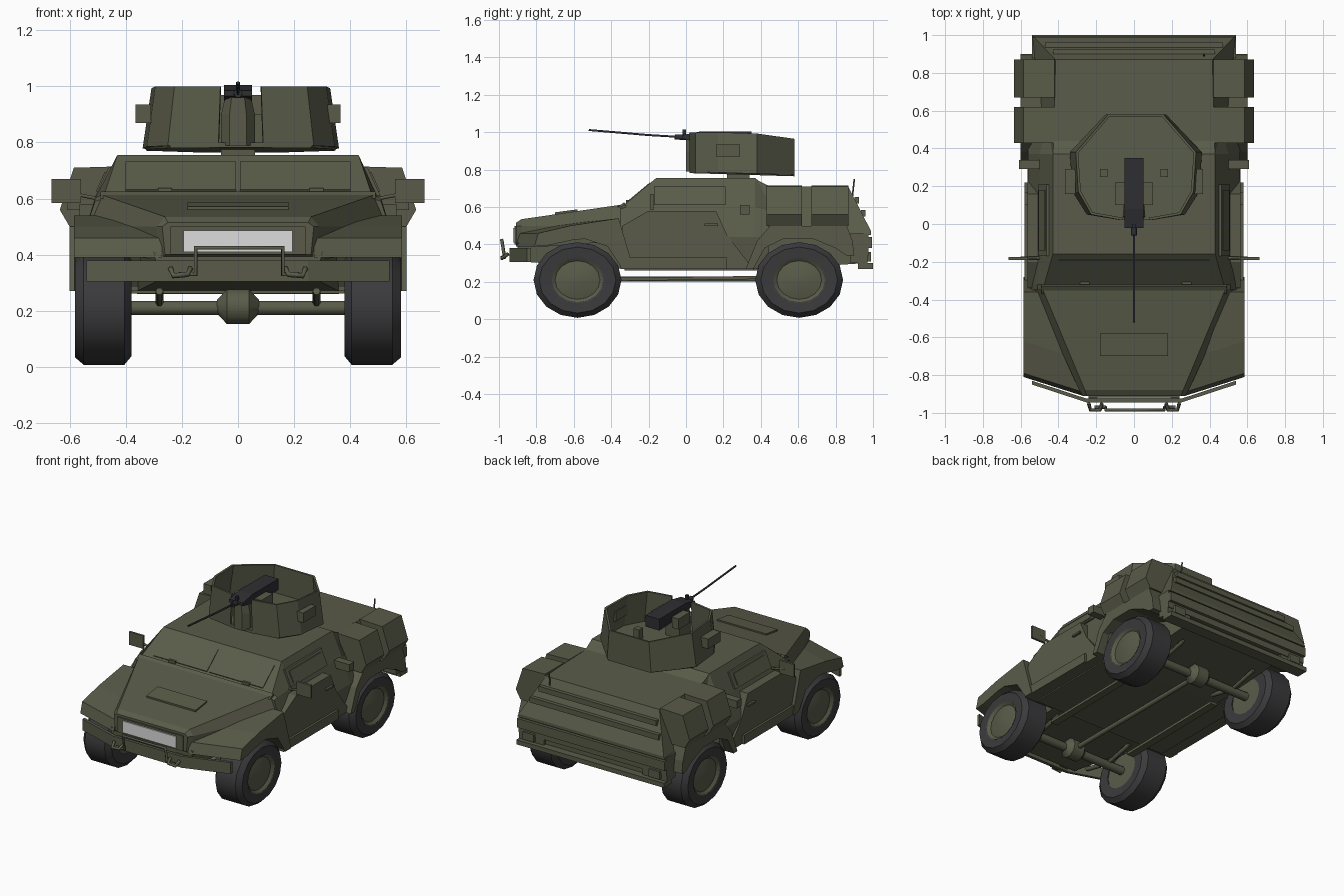
import bpy, bmesh
from math import cos, sin, pi, radians

cube = bpy.data.objects.get("Cube")
if cube:
    bpy.data.objects.remove(cube, do_unlink=True)


def material(name, rgb, rough=0.8):
    m = bpy.data.materials.new(name)
    m.use_nodes = True
    m.diffuse_color = (*rgb, 1)
    node = m.node_tree.nodes["Principled BSDF"]
    node.inputs["Base Color"].default_value = (*rgb, 1)
    node.inputs["Roughness"].default_value = rough
    return m


GREEN = material("olive green paint", (0.10, 0.105, 0.066))
RUBBER = material("black rubber", (0.043, 0.043, 0.046))
METAL = material("gun metal", (0.028, 0.028, 0.032))
PLATE = material("pale grey plate", (0.72, 0.72, 0.72))


def skin(name, rings, mat=GREEN, mirror=False, caps=True, smooth=False):
    """Join matching rings of points with quads, closing both ends."""
    bm = bmesh.new()
    loops = [[bm.verts.new(p) for p in ring] for ring in rings]
    n = len(loops[0])
    for a, b in zip(loops, loops[1:]):
        for i in range(n):
            j = (i + 1) % n
            bm.faces.new((a[i], a[j], b[j], b[i]))
    if caps:
        bm.faces.new(loops[0])
        bm.faces.new(loops[-1])
    bmesh.ops.recalc_face_normals(bm, faces=bm.faces)
    me = bpy.data.meshes.new(name)
    bm.to_mesh(me)
    bm.free()
    me.materials.append(mat)
    ob = bpy.data.objects.new(name, me)
    bpy.context.collection.objects.link(ob)
    if mirror:
        ob.modifiers.new("Mirror", "MIRROR").use_mirror_merge = False
    if smooth:
        bpy.ops.object.select_all(action="DESELECT")
        ob.select_set(True)
        bpy.context.view_layer.objects.active = ob
        bpy.ops.object.shade_smooth_by_angle(angle=radians(40))
    return ob


def hull(name, stations, mat=GREEN):
    """Symmetric body from half sections (x, z) listed top to bottom."""
    rings = []
    for y, half in stations:
        rings.append([(x, y, z) for x, z in half] + [(-x, y, z) for x, z in reversed(half)])
    return skin(name, rings, mat)


def prism(name, profile, x0, x1, mat=GREEN, mirror=True, shift=0):
    """Side profile (y, z) pushed from x0 to x1; shift slides the front of the outer end back."""
    inner = [(x0, y, z) for y, z in profile]
    outer = [(x1, y + (shift if y < -0.6 else 0), z) for y, z in profile]
    return skin(name, [inner, outer], mat, mirror)


def box(name, x, y, z, mat=GREEN, mirror=False):
    return prism(name, [(y[0], z[0]), (y[1], z[0]), (y[1], z[1]), (y[0], z[1])], x[0], x[1], mat, mirror)


def bar(name, points, r, mat=GREEN, mirror=False):
    """Straight-segment tube through the points."""
    cu = bpy.data.curves.new(name, "CURVE")
    cu.dimensions = "3D"
    cu.bevel_depth = r
    cu.bevel_resolution = 1
    cu.use_fill_caps = True
    sp = cu.splines.new("POLY")
    sp.points.add(len(points) - 1)
    for p, co in zip(sp.points, points):
        p.co = (*co, 1)
    cu.materials.append(mat)
    ob = bpy.data.objects.new(name, cu)
    bpy.context.collection.objects.link(ob)
    if mirror:
        ob.modifiers.new("Mirror", "MIRROR").use_mirror_merge = False
    return ob


def lathe(name, prof, y, z, mat, sides=16, squash=0.86, mirror=True, caps=True):
    """Turn (x, radius) pairs about the axle line."""
    rings = [[(x, y + r * cos(2 * pi * i / sides), z + squash * r * sin(2 * pi * i / sides))
              for i in range(sides)] for x, r in prof]
    return skin(name, rings, mat, mirror, caps, smooth=True)


# Hood and nose
hull("hood", [(-0.91, [(0.25, 0.515), (0.27, 0.50), (0.26, 0.40)]),
              (-0.88, [(0.26, 0.535), (0.29, 0.50), (0.28, 0.38)]),
              (-0.33, [(0.49, 0.615), (0.54, 0.50), (0.54, 0.42)])])
hull("nose_lower", [(-0.90, [(0.30, 0.41), (0.28, 0.31)]), (-0.33, [(0.36, 0.44), (0.36, 0.27)])])
prism("hood_vent", [(-0.70, 0.555), (-0.70, 0.572), (-0.58, 0.588), (-0.58, 0.57)], -0.18, 0.18, mirror=False)
box("number_plate", (-0.195, 0.195), (-0.925, -0.917), (0.41, 0.487), PLATE)
box("plate_backing", (-0.24, 0.24), (-0.918, -0.90), (0.40, 0.50))

# Crew cab with sloped windscreen
low = [(0.56, 0.44), (0.54, 0.27)]
hull("cab", [(-0.35, [(0.48, 0.60), (0.51, 0.59)] + low),
             (-0.32, [(0.475, 0.62), (0.51, 0.60)] + low),
             (-0.16, [(0.43, 0.755), (0.50, 0.60)] + low),
             (0.37, [(0.43, 0.755), (0.50, 0.60)] + low),
             (0.44, [(0.41, 0.70), (0.48, 0.58)] + low)])
prism("windscreen_panel", [(-0.31, 0.622), (-0.19, 0.722), (-0.193, 0.732), (-0.313, 0.632)], 0.008, 0.40)
prism("windscreen_sill", [(-0.37, 0.60), (-0.33, 0.625), (-0.31, 0.60)], -0.49, 0.49, mirror=False)
for x in (-0.26, 0.28):
    box("wiper_mount", (x - 0.025, x + 0.025), (-0.32, -0.30), (0.62, 0.638))


def side_panel(name, y0, y1, z0, z1, t):
    """Panel lying on the tilted upper cab wall."""
    def wall(z):
        return 0.43 + (0.755 - z) * 0.07 / 0.155
    rings = [[(wall(z) + d, y, z) for y, z in ((y0, z0), (y1, z0), (y1, z1), (y0, z1))] for d in (-0.01, t)]
    return skin(name, rings, mirror=True)


side_panel("side_window_frame", -0.17, 0.21, 0.61, 0.71, 0.012)
side_panel("side_window", -0.14, 0.18, 0.625, 0.695, 0.018)
prism("door", [(-0.34, 0.27), (0.36, 0.27), (0.22, 0.45), (0.16, 0.58), (-0.20, 0.58), (-0.34, 0.50)], 0.50, 0.565)
box("door_sill", (0.52, 0.58), (-0.35, 0.22), (0.27, 0.33), mirror=True)
box("door_handle", (0.56, 0.58), (0.10, 0.17), (0.50, 0.512), mirror=True)
box("mirror", (0.56, 0.665), (-0.19, -0.175), (0.585, 0.67), mirror=True)
bar("mirror_arm", [(0.50, -0.18, 0.60), (0.60, -0.18, 0.62)], 0.007, mirror=True)
box("side_lamp", (0.50, 0.61), (0.29, 0.34), (0.56, 0.61), mirror=True)

# Front mudguards with wheel arch
prism("front_fender", [(-0.91, 0.39), (-0.89, 0.46), (-0.72, 0.50), (-0.36, 0.54), (-0.28, 0.27),
                       (-0.34, 0.27), (-0.42, 0.39), (-0.54, 0.43), (-0.70, 0.425), (-0.84, 0.395)],
      0.27, 0.585, shift=0.10)

# Rear body with hipped tail, mudguards and bins
hull("rear_body", [(0.37, [(0.43, 0.75), (0.50, 0.45)]), (0.44, [(0.425, 0.715), (0.50, 0.45)]),
                   (0.87, [(0.415, 0.705), (0.53, 0.45)]), (0.99, [(0.53, 0.47), (0.54, 0.45)])])
hull("rear_chassis", [(0.36, [(0.36, 0.46), (0.36, 0.26)]), (0.95, [(0.36, 0.46), (0.36, 0.30)])])
prism("rear_fender", [(0.32, 0.27), (0.38, 0.42), (0.45, 0.50), (0.86, 0.50), (0.89, 0.42), (0.90, 0.34),
                      (0.86, 0.34), (0.80, 0.38), (0.68, 0.43), (0.52, 0.43), (0.42, 0.38), (0.36, 0.27)],
      0.35, 0.60)
box("tail_corner", (0.36, 0.54), (0.88, 0.97), (0.30, 0.46), mirror=True)
for y0, y1 in ((0.43, 0.62), (0.67, 0.87)):
    sec = [(0.40, 0.50), (0.60, 0.50), (0.635, 0.56), (0.585, 0.71), (0.42, 0.715)]
    skin("storage_bin", [[(x, y, z) for x, z in sec] for y in (y0, y1)], mirror=True)
for y, z, x in ((0.90, 0.64, 0.43), (0.935, 0.57, 0.47)):
    box("tail_rail", (-x, x), (y, y + 0.025), (z - 0.02, z + 0.015))
box("rear_panel", (-0.54, 0.54), (0.95, 0.975), (0.34, 0.46))
box("rear_step", (-0.54, 0.54), (0.92, 1.0), (0.27, 0.30))
box("rear_bumper", (-0.54, 0.54), (0.97, 0.995), (0.38, 0.44))
box("tail_lamp", (0.42, 0.50), (0.97, 0.99), (0.31, 0.36), mirror=True)
bar("marker_post", [(0.37, 0.89, 0.66), (0.37, 0.90, 0.75)], 0.005)

# Front bumper and guard
sweep = [(-0.54, -0.85), (-0.25, -0.945), (0.25, -0.945), (0.54, -0.85)]
skin("front_bumper", [[(x, y, 0.305), (x, y + 0.02, 0.305), (x, y + 0.02, 0.38), (x, y, 0.38)] for x, y in sweep])
box("bumper_bracket", (0.18, 0.24), (-0.94, -0.86), (0.32, 0.37), mirror=True)
bar("brush_guard", [(-0.21, -0.97, 0.33), (-0.15, -0.97, 0.33), (-0.15, -0.985, 0.425), (0.16, -0.985, 0.425),
                    (0.16, -0.97, 0.33), (0.22, -0.97, 0.33)], 0.009)
bar("tow_hook", [(0.17, -0.95, 0.35), (0.18, -0.985, 0.33), (0.23, -0.985, 0.325), (0.24, -0.95, 0.35)], 0.01,
    mirror=True)

# Underbody
box("floor_pan", (-0.50, 0.50), (-0.33, 0.36), (0.262, 0.28))
prism("side_rail", [(-0.40, 0.205), (0.40, 0.215), (0.40, 0.232), (-0.40, 0.222)], 0.28, 0.33)
bar("drive_shaft", [(0, -0.58, 0.215), (0, 0.61, 0.215)], 0.016)

# Wheels and axles
for end, y in (("front", -0.58), ("rear", 0.605)):
    lathe(end + "_tyre", [(0.385, 0.13), (0.38, 0.20), (0.405, 0.235), (0.55, 0.235), (0.58, 0.205), (0.575, 0.138)],
          y, 0.21, RUBBER, caps=False)
    lathe(end + "_hub", [(0.39, 0.132), (0.576, 0.143), (0.56, 0.12), (0.577, 0.04)], y, 0.21, GREEN)
    bar(end + "_axle", [(-0.42, y, 0.21), (0.42, y, 0.21)], 0.028)
    lathe(end + "_differential", [(-0.075, 0.025), (-0.04, 0.065), (0.04, 0.065), (0.075, 0.025)],
          y, 0.215, GREEN, 10, 1, False)
    bar(end + "_spring", [(0.28, y - 0.2, 0.27), (0.28, y, 0.225), (0.28, y + 0.2, 0.27)], 0.014, mirror=True)

# Open-topped turret shield with a slot for the gun
half = [(0.08, 0.02), (0.26, 0.05), (0.335, 0.17), (0.35, 0.38), (0.16, 0.58)]
outline = half + [(-x, y) for x, y in reversed(half)]


def turret_ring(z, k, tilt):
    """Turret outline narrowed by k, with its height falling toward the rear."""
    return [(0.01 + x * k, y, z - tilt * y) for x, y in outline]


top = [(x, y, z - max(0, y - 0.33) * 0.14) for x, y, z in turret_ring(1.0, 0.91, 0)]
walls = skin("turret_shield", [turret_ring(0.79, 1, 0.03), top], caps=False)
bm = bmesh.new()
bm.from_mesh(walls.data)
slot = [f for f in bm.faces if abs(f.calc_center_median().x) < 0.02 and f.calc_center_median().y < 0.1]
bmesh.ops.delete(bm, geom=slot, context="FACES")
bm.to_mesh(walls.data)
bm.free()
solid = walls.modifiers.new("Thickness", "SOLIDIFY")
solid.thickness = 0.014
solid.offset = -1
skin("turret_floor", [turret_ring(0.782, 0.96, 0.03), turret_ring(0.80, 0.99, 0.03)])
box("turret_pivot", (-0.06, 0.06), (0.22, 0.34), (0.75, 0.785))
box("turret_side_box", (0.31, 0.365), (0.16, 0.29), (0.87, 0.935), mirror=True)
box("turret_seat", (0.14, 0.18), (0.25, 0.29), (0.79, 0.86), mirror=True)

# Gun and mount
skin("gun_mantlet", [[(x * k, y, z) for x, y in ((-0.06, 0.04), (-0.03, 0.0), (0.03, 0.0), (0.06, 0.04),
                                                 (0.05, 0.14), (-0.05, 0.14))]
                     for z, k in ((0.79, 1), (0.90, 1), (0.965, 0.75))])
prism("gun_body", [(-0.02, 0.965), (-0.02, 0.985), (0.08, 1.005), (0.35, 1.005), (0.35, 0.93), (0.10, 0.94)],
      -0.05, 0.05, METAL, False)
box("ammunition_box", (0.05, 0.10), (0.10, 0.22), (0.90, 0.97), mirror=True)
bar("gun_barrel", [(0, 0.05, 0.97), (0, -0.20, 0.985), (0, -0.52, 1.012)], 0.006, METAL)
bar("barrel_jacket", [(0, 0.05, 0.97), (0, -0.06, 0.975)], 0.016, METAL)
box("gun_sight", (-0.008, 0.008), (-0.02, 0.0), (0.975, 1.015), METAL)
